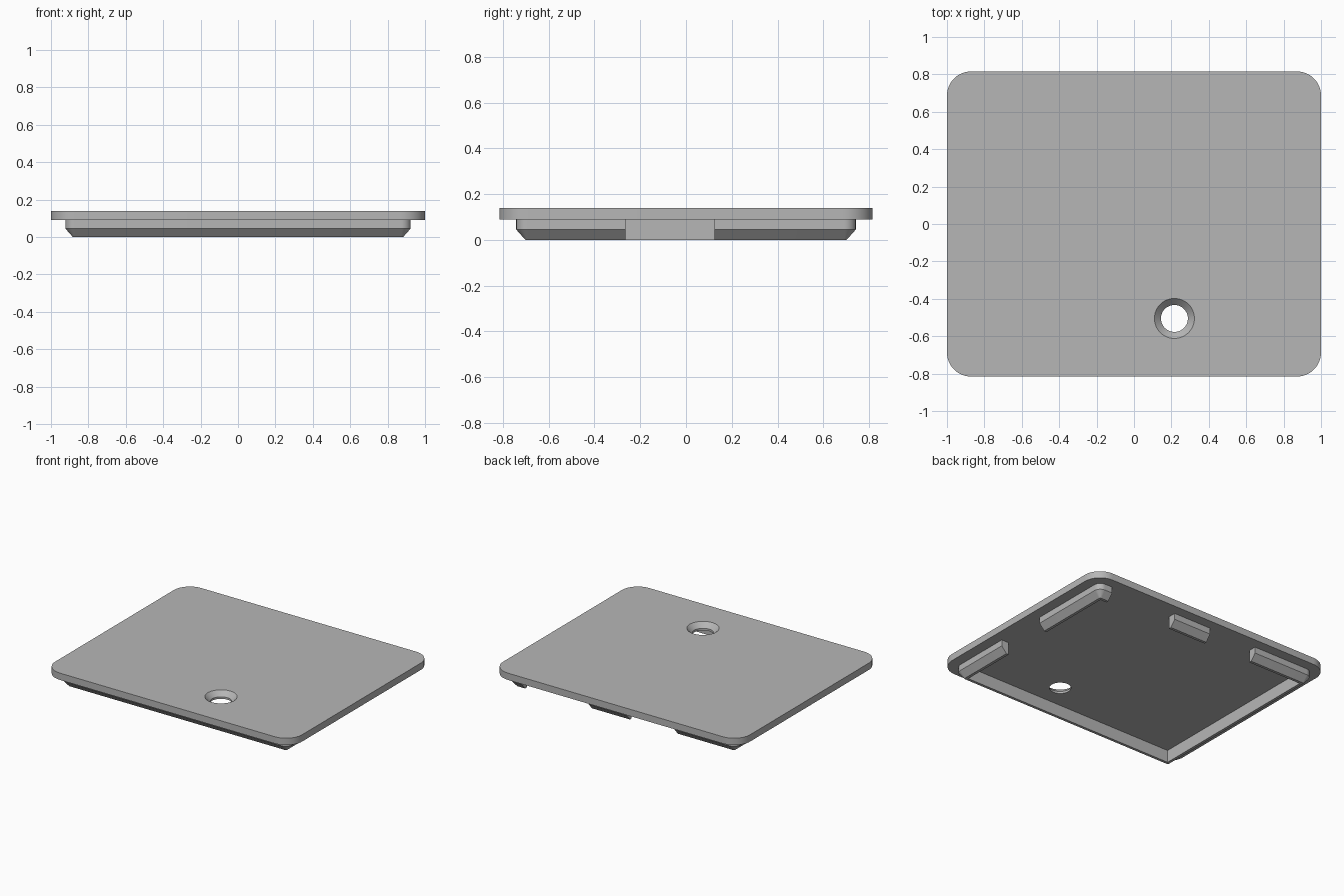
import bpy
import bmesh
from math import cos, sin, pi, radians

cube = bpy.data.objects.get("Cube")
if cube:
    bpy.data.objects.remove(cube, do_unlink=True)

# One plain grey for the whole moulding
grey = bpy.data.materials.new("plain grey")
grey.use_nodes = True
colour = (0.47, 0.47, 0.47, 1)
grey.diffuse_color = colour
grey.node_tree.nodes["Principled BSDF"].inputs["Base Color"].default_value = colour


def rounded_rect(hx, hy, r, steps=12):
    """Outline of a rectangle with rounded corners, counter-clockwise."""
    points = []
    for k, (sx, sy) in enumerate([(1, 1), (-1, 1), (-1, -1), (1, -1)]):
        for i in range(steps + 1):
            a = (k + i / steps) * pi / 2
            points.append((sx * (hx - r) + r * cos(a), sy * (hy - r) + r * sin(a)))
    return points


def circle(x, y, r, steps=48):
    return [(x + r * cos(2 * pi * i / steps), y + r * sin(2 * pi * i / steps))
            for i in range(steps)]


def loft(name, sections):
    """Closed solid through outlines given as (outline, height), bottom to top."""
    bm = bmesh.new()
    rings = [[bm.verts.new((x, y, z)) for x, y in outline] for outline, z in sections]
    bm.faces.new(rings[0][::-1])
    bm.faces.new(rings[-1])
    for low, high in zip(rings, rings[1:]):
        for i in range(len(low)):
            j = (i + 1) % len(low)
            bm.faces.new((low[i], low[j], high[j], high[i]))
    mesh = bpy.data.meshes.new(name)
    bm.to_mesh(mesh)
    bm.free()
    obj = bpy.data.objects.new(name, mesh)
    mesh.materials.append(grey)
    bpy.context.collection.objects.link(obj)
    return obj


def box(x0, x1, y0, y1):
    """Tall cutter block that passes right through the rim."""
    corners = [(x0, y0), (x1, y0), (x1, y1), (x0, y1)]
    return loft("cutter", [(corners, -0.1), (corners, 0.3)])


def activate(obj):
    bpy.ops.object.select_all(action='DESELECT')
    obj.select_set(True)
    bpy.context.view_layer.objects.active = obj


def cut(obj, cutter):
    cutter.hide_render = True
    activate(obj)
    mod = obj.modifiers.new("cut", 'BOOLEAN')
    mod.operation = 'DIFFERENCE'
    mod.solver = 'EXACT'
    mod.object = cutter
    bpy.ops.object.modifier_apply(modifier=mod.name)
    bpy.data.objects.remove(cutter, do_unlink=True)


PLATE_LOW, PLATE_TOP = 0.09, 0.14
RIM_X, RIM_Y, WALL, CHAMFER = 0.923, 0.742, 0.06, 0.04

# Cover plate with a countersunk screw hole
outline = rounded_rect(1, 0.816, 0.13)
plate = loft("cover_plate", [(outline, PLATE_LOW), (outline, PLATE_TOP)])
hx, hy = 0.216, -0.505
cut(plate, loft("hole_cutter", [(circle(hx, hy, 0.072), 0),
                                (circle(hx, hy, 0.072), 0.105),
                                (circle(hx, hy, 0.107), PLATE_TOP),
                                (circle(hx, hy, 0.107), 0.2)]))

# Locating rim underneath, chamfered on its outer lower edge
outer = rounded_rect(RIM_X, RIM_Y, 0.05)
rim = loft("locating_rim", [
    (rounded_rect(RIM_X - CHAMFER, RIM_Y - CHAMFER, 0.01), 0),
    (outer, 0.045), (outer, PLATE_LOW)])
ix, iy = RIM_X - WALL, RIM_Y - WALL
cut(rim, box(-ix, ix, -iy, iy))

# Gaps in the rim: one on the left side, two along the back
cut(rim, box(0.8, 1.1, -0.265, 0.125))
for x0, x1 in [(0.27, 0.812), (-0.426, -0.037)]:
    cut(rim, box(x0, x1, 0.6, 1))

for obj in (plate, rim):
    activate(obj)
    bpy.ops.object.shade_smooth_by_angle(angle=radians(30))
